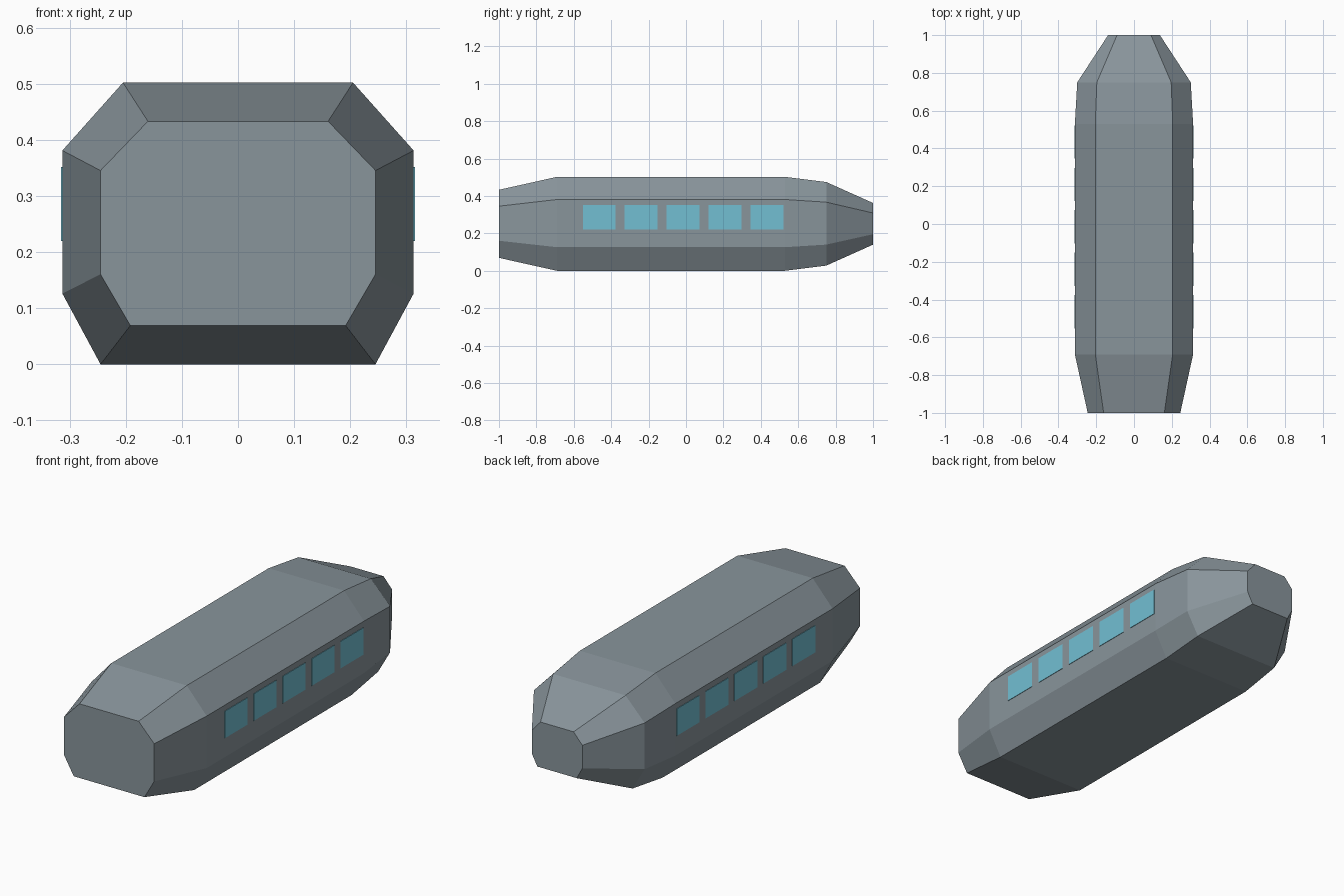
import bpy, bmesh

cube = bpy.data.objects.get("Cube")
if cube:
    bpy.data.objects.remove(cube, do_unlink=True)


def make_material(name, rgb):
    mat = bpy.data.materials.new(name)
    color = (*rgb, 1)
    mat.diffuse_color = color
    mat.use_nodes = True
    shader = mat.node_tree.nodes["Principled BSDF"]
    shader.inputs["Base Color"].default_value = color
    shader.inputs["Roughness"].default_value = 0.8
    return mat


def make_object(name, bm, mat):
    bmesh.ops.recalc_face_normals(bm, faces=bm.faces[:])
    mesh = bpy.data.meshes.new(name)
    bm.to_mesh(mesh)
    bm.free()
    mesh.materials.append(mat)
    obj = bpy.data.objects.new(name, mesh)
    bpy.context.collection.objects.link(obj)
    return obj


hull_grey = make_material("hull grey", (0.25, 0.30, 0.33))
window_blue = make_material("window blue", (0.17, 0.52, 0.65))

# Hull: one octagonal section, lofted with a scale at each station
MID_Z = 0.251
half = [(0.205, 0.502), (0.313, 0.381), (0.313, 0.126), (0.245, 0.0)]
section = half + [(-x, z) for x, z in reversed(half)]
# (y, width scale, height scale)
stations = [(-1, 0.783, 0.725), (-0.69, 1, 1), (0.53, 1, 1),
            (0.75, 0.96, 0.89), (1, 0.438, 0.444)]

bm = bmesh.new()
rings = [[bm.verts.new((x * sx, y, MID_Z + (z - MID_Z) * sz)) for x, z in section]
         for y, sx, sz in stations]
for a, b in zip(rings, rings[1:]):
    for i in range(len(section)):
        j = (i + 1) % len(section)
        bm.faces.new((a[i], a[j], b[j], b[i]))
bm.faces.new(rings[0])
bm.faces.new(rings[-1])
make_object("hull", bm, hull_grey)

# Windows: a row of thin plates on each side
for side, sign in (("left", 1), ("right", -1)):
    for n in range(5):
        bm = bmesh.new()
        bmesh.ops.create_cube(bm, size=1)
        bmesh.ops.scale(bm, vec=(0.006, 0.176, 0.132), verts=bm.verts[:])
        obj = make_object(f"{side}_window_{n + 1}", bm, window_blue)
        obj.location = (sign * 0.3125, -0.464 + n * 0.2245, 0.286)
